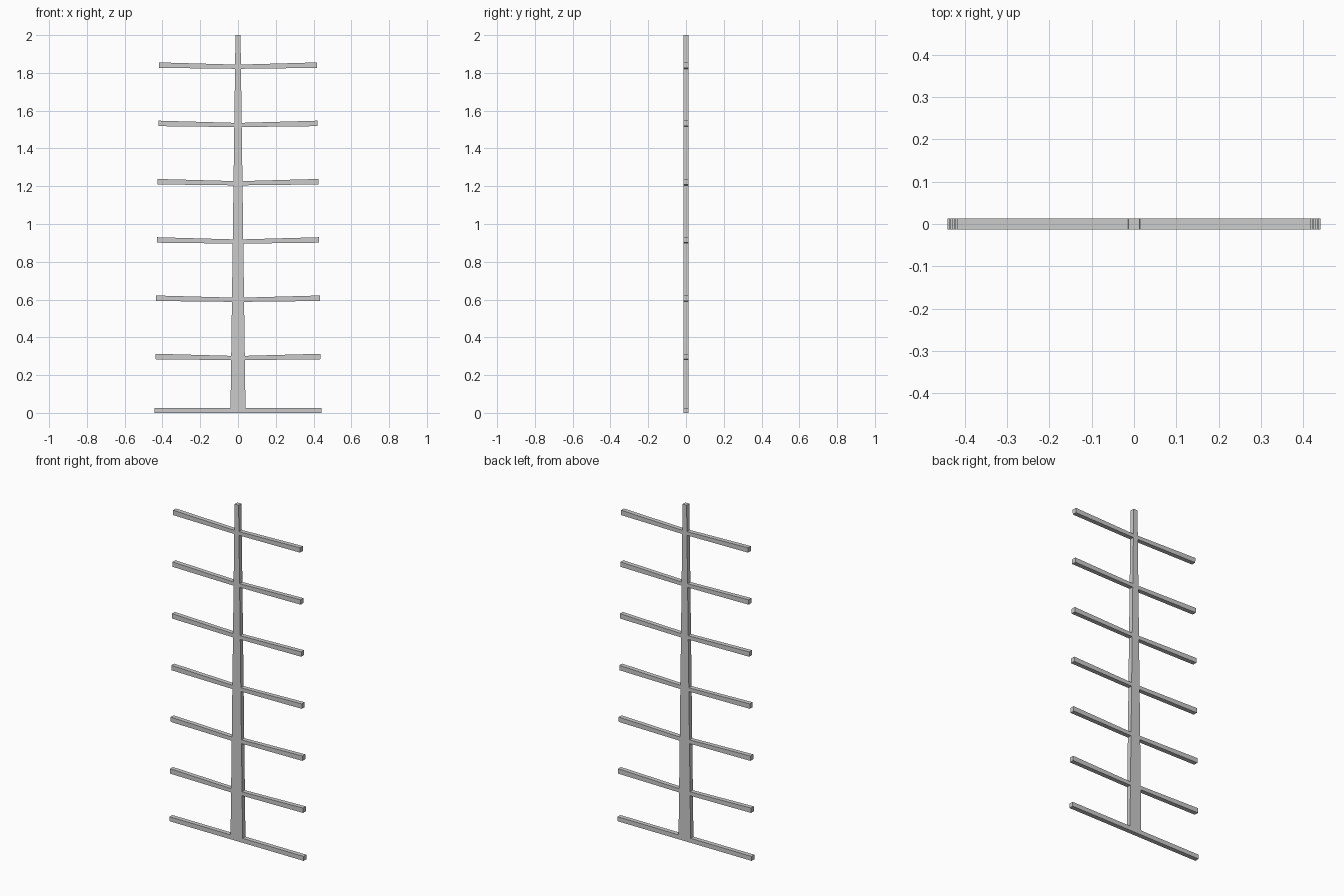
import bpy, bmesh

if "Cube" in bpy.data.objects:
    bpy.data.objects.remove(bpy.data.objects["Cube"])

D = 0.0133  # half depth shared by every bar


def extruded(name, profile):
    """Extrude an x/z outline symmetrically along y."""
    bm = bmesh.new()
    front = [bm.verts.new((x, -D, z)) for x, z in profile]
    face = bm.faces.new(front)
    new = bmesh.ops.extrude_face_region(bm, geom=[face])["geom"]
    verts = [v for v in new if isinstance(v, bmesh.types.BMVert)]
    bmesh.ops.translate(bm, verts=verts, vec=(0, 2 * D, 0))
    bmesh.ops.recalc_face_normals(bm, faces=bm.faces)
    mesh = bpy.data.meshes.new(name)
    bm.to_mesh(mesh)
    bm.free()
    obj = bpy.data.objects.new(name, mesh)
    bpy.context.collection.objects.link(obj)
    return obj


# Tapered upright post
extruded("post", [(-0.04, 0), (0.04, 0), (0.0133, 2), (-0.0133, 2)])

# Flat foot bar
extruded("foot_bar", [(-0.441, 0), (0.441, 0), (0.441, 0.0265), (-0.441, 0.0265)])

# Six rungs, arms rising slightly towards the tips, shorter higher up
for i in range(6):
    z = 0.279 + i * 0.3085
    r = 0.437 - i * 0.0039
    right = [(r, z + 0.005), (r + 0.0005, z + 0.034)]
    left = [(-x, h) for x, h in reversed(right)]
    extruded(f"rung_{i + 1}", [(0, z)] + right + [(0, z + 0.022)] + left)
